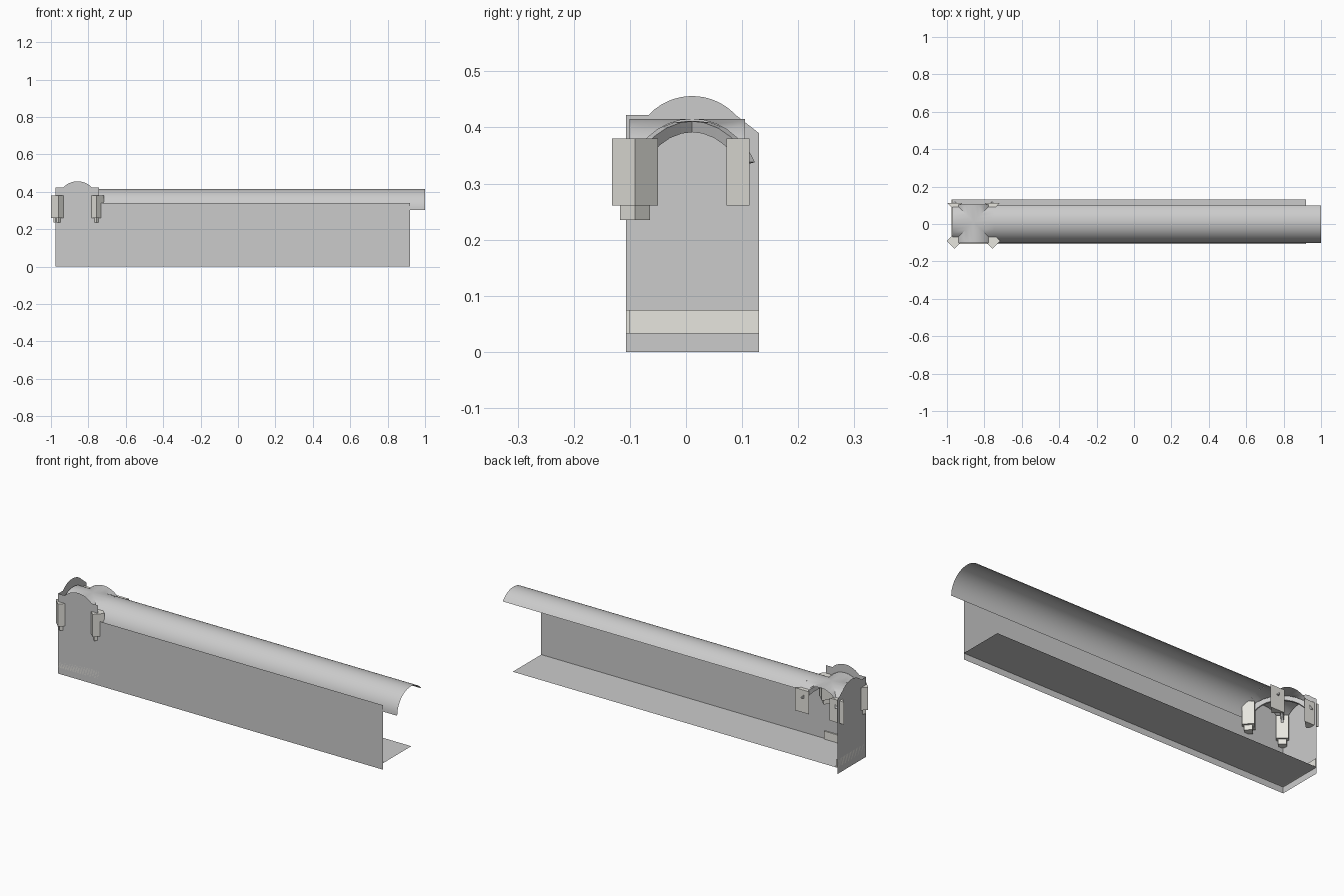
import bpy, bmesh
from math import sin, cos, pi, sqrt, radians

if "Cube" in bpy.data.objects:
    bpy.data.objects.remove(bpy.data.objects["Cube"])

CX, CY = -0.858, 0.011          # bay centre
SPRING, R = 0.303, 0.112        # vault springing height and radius
X0, X1, Y0, Y1 = -0.975, 0.92, -0.107, 0.13

stone = bpy.data.materials.new("pale_stone")
stone.diffuse_color = (0.80, 0.79, 0.74, 1)
stone.use_nodes = True
stone.node_tree.nodes["Principled BSDF"].inputs["Base Color"].default_value = stone.diffuse_color


def make(name, verts, faces, mat=None, smooth=False):
    me = bpy.data.meshes.new(name)
    me.from_pydata(verts, [], faces)
    bm = bmesh.new()
    bm.from_mesh(me)
    bmesh.ops.remove_doubles(bm, verts=bm.verts, dist=1e-5)
    bmesh.ops.recalc_face_normals(bm, faces=bm.faces)
    bm.to_mesh(me)
    bm.free()
    ob = bpy.data.objects.new(name, me)
    bpy.context.collection.objects.link(ob)
    if mat:
        me.materials.append(mat)
    if smooth:
        bpy.ops.object.select_all(action='DESELECT')
        ob.select_set(True)
        bpy.context.view_layer.objects.active = ob
        bpy.ops.object.shade_smooth_by_angle(angle=radians(35))
    return ob


def prism(name, outline, z0, z1, mat=None):
    n = len(outline)
    verts = [(x, y, z) for z in (z0, z1) for x, y in outline]
    faces = [tuple(range(n)), tuple(range(n, 2 * n))]
    faces += [(i, (i + 1) % n, n + (i + 1) % n, n + i) for i in range(n)]
    return make(name, verts, faces, mat)


def crest(centre, n=14):
    """Segmental arch above the shoulders of a bay wall."""
    half, rise = 0.078, 0.034
    r = (half * half + rise * rise) / (2 * rise)
    pts = [half * (2 * i / n - 1) for i in range(n + 1)]
    return [(centre + t, 0.422 + rise - r + sqrt(r * r - t * t)) for t in pts]


# Front wall with its raised bay gable
front = [(X0, 0), (X0, 0.422)] + crest(CX) + [(-0.742, 0.422), (-0.742, 0.34), (X1, 0.34), (X1, 0)]
make("front_wall", [(x, Y0, z) for x, z in front], [tuple(range(len(front)))])

# End wall with the matching gable
end = [(Y0, 0), (Y0, 0.422)] + crest(CY) + [(Y1, 0.39), (Y1, 0)]
make("end_wall", [(X0, y, z) for y, z in end], [tuple(range(len(end)))])

# Floor
make("floor", [(X0, Y0, .033), (X1, Y0, .033), (X1, Y1, .033), (X0, Y1, .033)], [(0, 1, 2, 3)])

# Base trim inside the bay
prism("front_base_trim", [(X0, Y0), (-.735, Y0), (-.735, -.1), (X0, -.1)], .033, .075, stone)
prism("end_base_trim", [(X0, -.1), (X0 + .007, -.1), (X0 + .007, Y1), (X0, Y1)], .033, .075, stone)

# Long barrel roof, open at the back
N = 20
a_end = radians(37.5)
verts = []
for i in range(N + 1):
    a = pi + (a_end - pi) * i / N
    y, z = CY + R * cos(a), SPRING + R * sin(a)
    verts += [(CX + R, y, z), (1.0, y, z)]
make("barrel_roof", verts, [(2 * i, 2 * i + 1, 2 * i + 3, 2 * i + 2) for i in range(N)], smooth=True)

# Groin vault: four webs meeting on the diagonals
verts, faces = [], []
for k in range(4):
    c, s = round(cos(k * pi / 2)), round(sin(k * pi / 2))
    base = len(verts)
    for i in range(17):
        a = pi * i / 16
        u, z = R * cos(a), SPRING + R * sin(a)
        for v in (abs(u), R):
            y = min(CY + s * u + c * v, 0.105)
            verts.append((CX + c * u - s * v, y, z))
    faces += [(base + 2 * i, base + 2 * i + 1, base + 2 * i + 3, base + 2 * i + 2) for i in range(16)]
make("groin_vault", verts, faces, smooth=True)

# Diagonal ribs under the vault
M, half, depth = 10, 0.009, 0.02
for side in (1, -1):
    verts, faces = [], []
    for i in range(M + 1):
        a = radians(20 + 140 * i / M)
        for w, d in ((-half, 0), (half, 0), (half * .6, depth), (-half * .6, depth)):
            t = (R - d) * cos(a)
            verts.append((CX + t + w * .7, CY + side * (t - w * .7),
                          SPRING - .003 + (R - d) * sin(a)))
    for i in range(M):
        faces += [(4 * i + j, 4 * i + (j + 1) % 4, 4 * i + 4 + (j + 1) % 4, 4 * i + 4 + j) for j in range(4)]
    faces += [(0, 1, 2, 3), tuple(range(4 * M, 4 * M + 4))]
    make("diagonal_rib", verts, faces)

# Corbels: full diamonds at the front, half diamonds at the open back
for x in (-0.959, -0.757):
    yf, yb, h, k = -0.091, 0.113, 0.041, 0.027
    prism("front_corbel", [(x - h, yf), (x, yf - h), (x + h, yf), (x, yf + h)], .261, .38, stone)
    prism("front_corbel_foot", [(x - k, yf), (x, yf - k), (x + k, yf), (x, yf + k)], .235, .261, stone)
    prism("back_corbel", [(x - h, yb), (x, yb - h), (x + h, yb)], .261, .38, stone)
